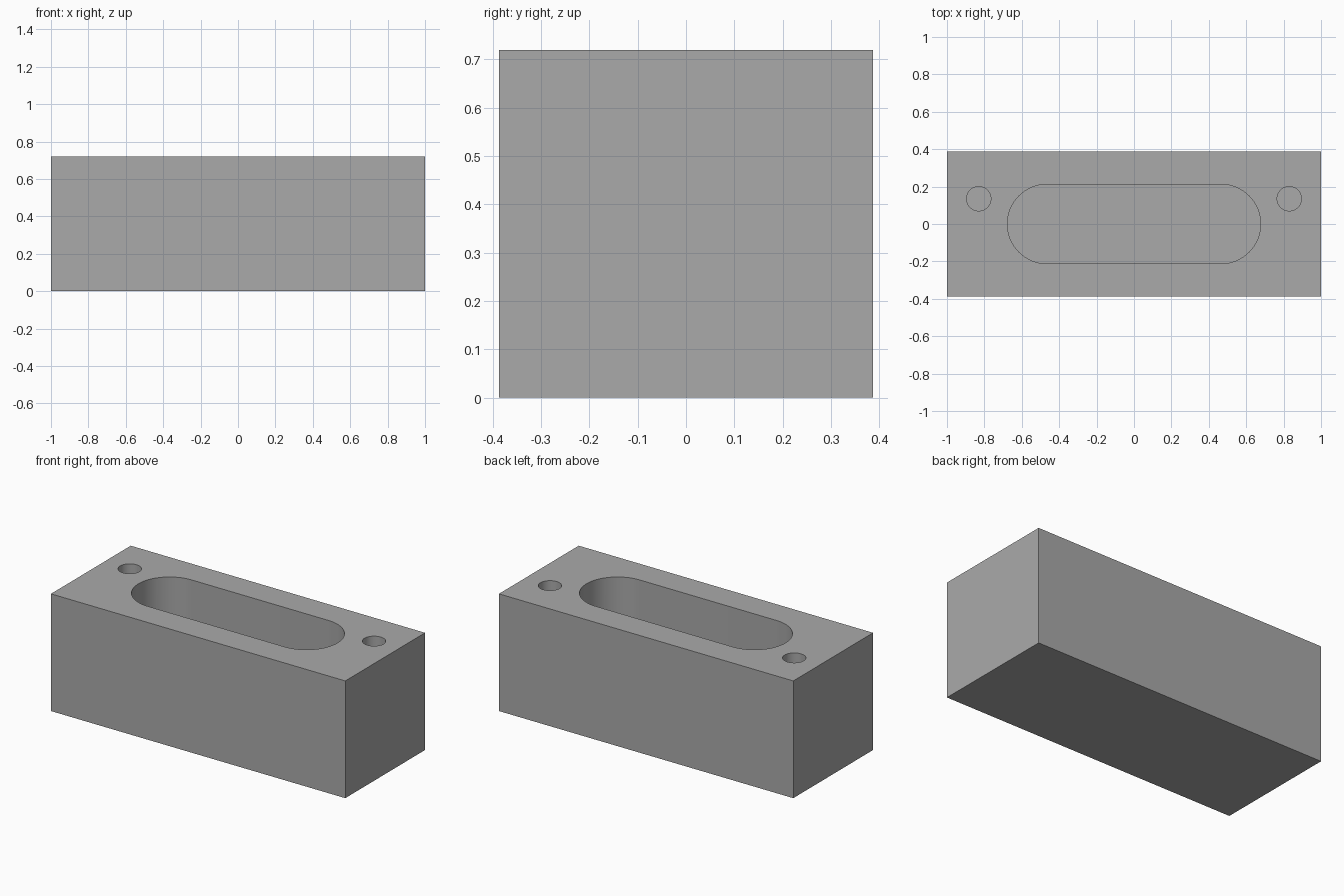
import bpy
import bmesh
from math import pi, cos, sin, radians

if "Cube" in bpy.data.objects:
    bpy.data.objects.remove(bpy.data.objects["Cube"], do_unlink=True)

LENGTH, WIDTH, HEIGHT = 2.0, 0.774, 0.72

grey = bpy.data.materials.new("plain grey")
grey.use_nodes = True
colour = (0.4, 0.4, 0.4, 1)
grey.diffuse_color = colour
grey.node_tree.nodes["Principled BSDF"].inputs["Base Color"].default_value = colour


def mesh_object(name, bm):
    bmesh.ops.recalc_face_normals(bm, faces=bm.faces)
    mesh = bpy.data.meshes.new(name)
    bm.to_mesh(mesh)
    bm.free()
    mesh.materials.append(grey)
    obj = bpy.data.objects.new(name, mesh)
    bpy.context.collection.objects.link(obj)
    return obj


def prism(name, outline, bottom, top):
    """Extrude a flat outline straight up."""
    bm = bmesh.new()
    face = bm.faces.new([bm.verts.new((x, y, bottom)) for x, y in outline])
    grown = bmesh.ops.extrude_face_region(bm, geom=[face], use_keep_orig=True)
    verts = [v for v in grown["geom"] if isinstance(v, bmesh.types.BMVert)]
    bmesh.ops.translate(bm, verts=verts, vec=(0, 0, top - bottom))
    return mesh_object(name, bm)


def arc(cx, cy, radius, start, sweep, steps):
    return [(cx + radius * cos(start + sweep * i / steps),
             cy + radius * sin(start + sweep * i / steps)) for i in range(steps + 1)]


# Solid block
hx, hy = LENGTH / 2, WIDTH / 2
block = prism("slotted_block", [(-hx, -hy), (hx, -hy), (hx, hy), (-hx, hy)], 0, HEIGHT)

# Round-ended pocket and the two screw holes, all blind
above = HEIGHT + 0.1
slot = arc(0.465, 0, 0.212, -pi / 2, pi, 32) + arc(-0.465, 0, 0.212, pi / 2, pi, 32)
cutters = [prism("slot_cutter", slot, HEIGHT - 0.52, above)]
for side, name in ((-1, "right"), (1, "left")):
    circle = arc(side * 0.83, 0.135, 0.065, 0, 2 * pi, 48)[:-1]
    cutters.append(prism(name + "_hole_cutter", circle, HEIGHT - 0.45, above))

bpy.context.view_layer.objects.active = block
for cutter in cutters:
    cutter.hide_render = True
    cut = block.modifiers.new(cutter.name, "BOOLEAN")
    cut.operation = "DIFFERENCE"
    cut.solver = "EXACT"
    cut.object = cutter
    bpy.ops.object.modifier_apply(modifier=cut.name)
    bpy.data.objects.remove(cutter, do_unlink=True)

# Smooth the curved walls, keep the rims crisp
bpy.ops.object.select_all(action="DESELECT")
block.select_set(True)
bpy.ops.object.shade_smooth_by_angle(angle=radians(30))
